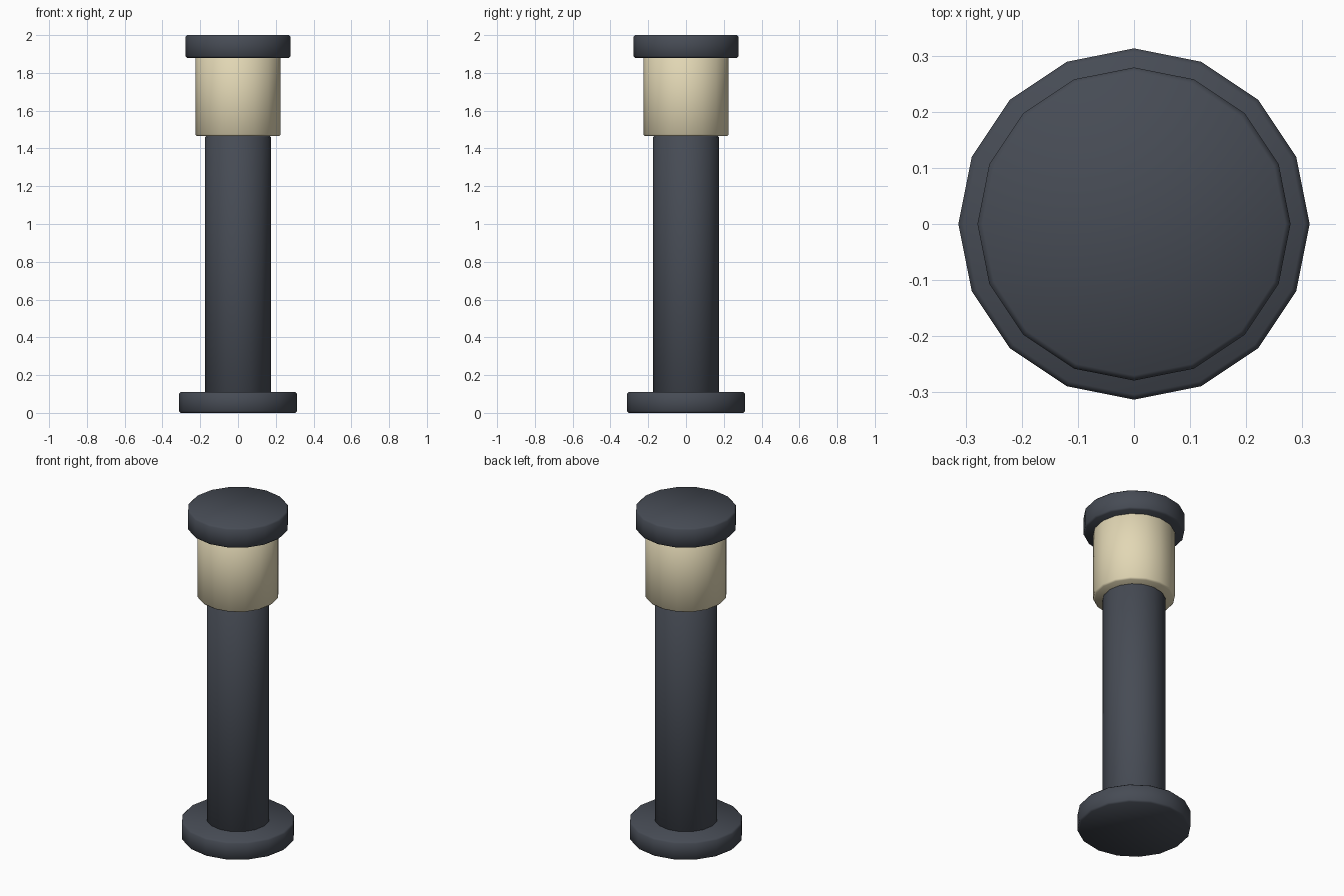
import bpy
import math

if "Cube" in bpy.data.objects:
    bpy.data.objects.remove(bpy.data.objects["Cube"])


def material(name, rgb):
    m = bpy.data.materials.new(name)
    m.diffuse_color = (*rgb, 1.0)
    m.use_nodes = True
    m.node_tree.nodes["Principled BSDF"].inputs["Base Color"].default_value = m.diffuse_color
    return m


dark = material("charcoal metal", (0.062, 0.071, 0.090))
cream = material("warm cream lens", (0.76, 0.68, 0.46))


def disc(name, radius, z0, z1, mat, bevel=0.009):
    """16-sided cylinder with softened rims."""
    bpy.ops.mesh.primitive_cylinder_add(
        vertices=16, radius=radius, depth=z1 - z0, location=(0, 0, (z0 + z1) / 2))
    ob = bpy.context.object
    ob.name = name
    ob.data.materials.append(mat)
    mod = ob.modifiers.new("rim bevel", 'BEVEL')
    mod.width = bevel
    mod.segments = 1
    mod.limit_method = 'ANGLE'
    mod.angle_limit = math.radians(40)
    bpy.ops.object.modifier_apply(modifier=mod.name)
    bpy.ops.object.shade_smooth_by_angle(angle=math.radians(50))
    return ob


# Stacked parts, bottom to top
disc("base_plate", 0.313, 0.0, 0.11, dark)
disc("post", 0.174, 0.10, 1.468, dark)
disc("lamp_lens", 0.226, 1.465, 1.885, cream)
disc("top_cap", 0.279, 1.88, 2.0, dark)
